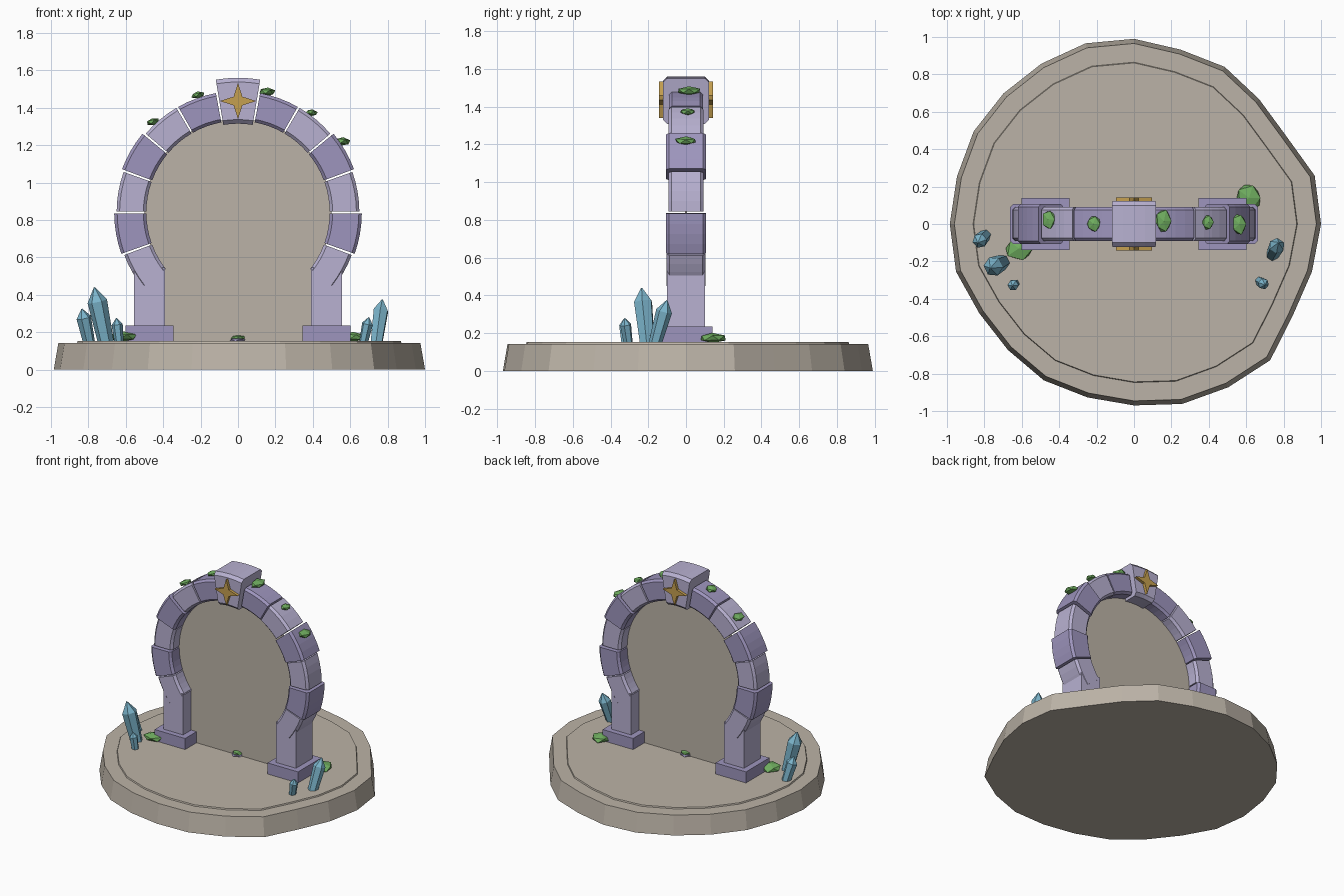
import bpy, bmesh, random
from math import sin, cos, radians, pi
from mathutils import Vector, Matrix

cube = bpy.data.objects.get("Cube")
if cube:
    bpy.data.objects.remove(cube, do_unlink=True)


def material(name, rgb):
    m = bpy.data.materials.new(name)
    m.use_nodes = True
    m.diffuse_color = (*rgb, 1)
    m.node_tree.nodes["Principled BSDF"].inputs["Base Color"].default_value = (*rgb, 1)
    return m


STONE = material("warm grey stone", (0.50, 0.45, 0.385))
LIGHT = material("light lilac stone", (0.48, 0.44, 0.64))
DARK = material("dark lilac stone", (0.34, 0.30, 0.51))
BLUE = material("blue crystal", (0.20, 0.46, 0.60))
GREEN = material("green moss", (0.16, 0.42, 0.115))
GOLD = material("gold", (0.56, 0.35, 0.08))


def finish(bm, name, mat):
    bmesh.ops.recalc_face_normals(bm, faces=bm.faces)
    mesh = bpy.data.meshes.new(name)
    bm.to_mesh(mesh)
    bm.free()
    mesh.materials.append(mat)
    obj = bpy.data.objects.new(name, mesh)
    bpy.context.collection.objects.link(obj)
    return obj


def loft(name, rings, mat):
    """Skin a solid through closed rings of equal point count."""
    bm = bmesh.new()
    loops = [[bm.verts.new(p) for p in ring] for ring in rings]
    n = len(loops[0])
    for a, b in zip(loops, loops[1:]):
        for i in range(n):
            j = (i + 1) % n
            bm.faces.new((a[i], a[j], b[j], b[i]))
    bm.faces.new(loops[0])
    bm.faces.new(loops[-1])
    return finish(bm, name, mat)


def box(name, x, z0, z1, wx, wy, mat):
    corners = ((-1, -1), (1, -1), (1, 1), (-1, 1))
    return loft(name, [[(x + i * wx, j * wy, z) for i, j in corners] for z in (z0, z1)], mat)


def plate(name, outline, y0, y1, mat):
    return loft(name, [[(x, y, z) for x, z in outline] for y in (y0, y1)], mat)


# Platform: irregular round slab with a slightly raised floor
RADII = (1.0, 1.0, .94, .945, .97, .965, .99, 1.0, .99, .987, .99, .98,
         .985, .985, .955, .953, .965, .96, .97, .996, 1.008, 1.03, .98, .985)


def slab_ring(scale, z):
    step = 2 * pi / len(RADII)
    return [(r * scale * cos(i * step), r * scale * sin(i * step), z) for i, r in enumerate(RADII)]


loft("platform", [slab_ring(1, 0), slab_ring(.975, .143)], STONE)
loft("platform_floor", [slab_ring(.875, .14), slab_ring(.87, .152)], STONE)

# Arch: chamfered cross-section swept around the centre
CENTRE = 0.84
INNER = 0.49


def arch_block(name, a0, a1, r0, r1, depth, mat, c=0.016):
    section = [(r0 + c, -depth), (r1 - c, -depth), (r1, c - depth), (r1, depth - c),
               (r1 - c, depth), (r0 + c, depth), (r0, depth - c), (r0, c - depth)]
    rings = []
    for i in range(5):
        a = radians(a0 + (a1 - a0) * i / 4)
        rings.append([(r * cos(a), y, CENTRE + r * sin(a)) for r, y in section])
    return loft(name, rings, mat)


for side, sign in (("left", 1), ("right", -1)):
    for k in range(6):
        start = -20 + 20 * (k - 1)
        lo, hi = (-38 if k == 0 else start + .5), start + 19.5
        if sign < 0:
            lo, hi = 180 - hi, 180 - lo
        dark = k % 2 == 1
        depth = 0.103 if k == 0 else 0.09 if k == 5 else 0.107 if dark else 0.092
        arch_block(f"{side}_arch_block_{k + 1}", lo, hi, INNER,
                   0.662 if dark and k < 5 else 0.649, depth, DARK if dark else LIGHT)
    box(f"{side}_post", sign * .473, .15, .545, .083, .1, LIGHT)
    box(f"{side}_plinth", sign * .473, .15, .236, .128, .14, DARK)
arch_block("keystone", 80.5, 99.5, .475, .72, .122, LIGHT, .022)

# Thin panel filling the opening
panel = [(.5 * cos(radians(a)), CENTRE + .5 * sin(radians(a))) for a in range(-36, 217, 6)]
plate("portal_panel", [(.4, .15)] + panel + [(-.4, .15)], -.004, .004, STONE)

# Four-pointed stars on both faces of the keystone
star = []
for i in range(8):
    r = .033 if i % 2 else .097
    star.append((r * cos(i * pi / 4), 1.436 + r * sin(i * pi / 4)))
for side, sign in (("front", -1), ("back", 1)):
    plate(f"{side}_star", star, sign * .118, sign * .143, GOLD)

# Moss and pebble: squashed rough lumps
random.seed(4)


def lump(name, pos, size, mat, tilt=0):
    bm = bmesh.new()
    bmesh.ops.create_icosphere(bm, subdivisions=1, radius=1)
    for v in bm.verts:
        v.co *= random.uniform(.88, 1.12)
    turn = Matrix.Rotation(radians(tilt), 4, 'Y')
    bm.transform(Matrix.Translation(pos) @ turn @ Matrix.Diagonal((*size, 1)))
    return finish(bm, name, mat)


MOSS = [((-.455, .025, 1.325), (.038, .055, .02), -15),
        ((-.215, 0, 1.468), (.038, .045, .018), -8),
        ((.158, .015, 1.485), (.046, .065, .024), 4),
        ((.395, .01, 1.375), (.032, .042, .018), 12),
        ((.56, 0, 1.22), (.042, .06, .024), 8),
        ((.615, .14, .175), (.072, .075, .028), 0),
        ((-.615, -.13, .175), (.075, .07, .028), 0),
        ((0, 0, .172), (.042, .04, .014), 0)]
for i, (pos, size, tilt) in enumerate(MOSS):
    lump(f"moss_{i + 1}", pos, size, GREEN, tilt)
lump("floor_pebble", (0, 0, .158), (.05, .045, .014), DARK)

# Crystals: leaning six-sided shards with pointed ends
CRYSTALS = [((-.705, -.205, .14), (-.768, -.235, .44), .053),
            ((-.795, -.06, .14), (-.835, -.1, .325), .04),
            ((-.635, -.32, .14), (-.65, -.33, .275), .03),
            ((.74, -.165, .14), (.772, -.1, .375), .043),
            ((.67, -.305, .14), (.7, -.325, .28), .03)]
for i, (base, tip, r) in enumerate(CRYSTALS):
    base, tip = Vector(base), Vector(tip)
    axis = tip - base
    spin = axis.to_track_quat('Z', 'Y')
    rings = []
    for t, scale in ((0, .8), (.75, 1), (1, .06)):
        rings.append([base + axis * t + spin @ Vector((r * scale * cos(k * pi / 3 + i),
                      r * scale * sin(k * pi / 3 + i), 0)) for k in range(6)])
    loft(f"crystal_{i + 1}", rings, BLUE)
